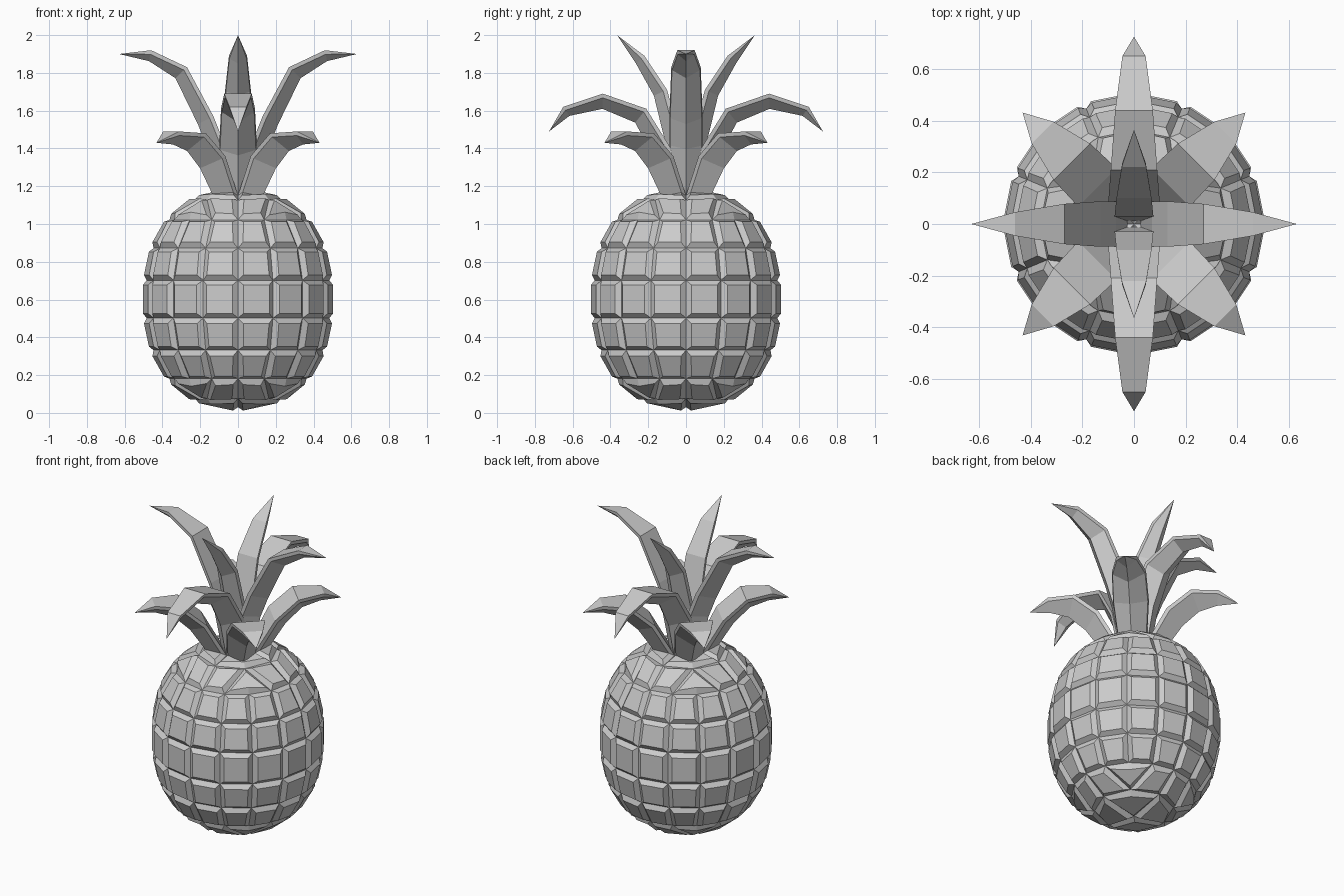
import bpy, bmesh
from math import atan2, cos, sin, tan, pi
from mathutils import Vector

cube = bpy.data.objects.get("Cube")
if cube:
    bpy.data.objects.remove(cube, do_unlink=True)

grey = bpy.data.materials.new("plain_grey")
grey.use_nodes = True
grey.diffuse_color = (0.6, 0.6, 0.6, 1)
grey.node_tree.nodes["Principled BSDF"].inputs["Base Color"].default_value = (0.6, 0.6, 0.6, 1)


def add_object(name, bm):
    bmesh.ops.recalc_face_normals(bm, faces=bm.faces)
    mesh = bpy.data.meshes.new(name)
    bm.to_mesh(mesh)
    bm.free()
    mesh.materials.append(grey)
    obj = bpy.data.objects.new(name, mesh)
    bpy.context.collection.objects.link(obj)
    return obj


# Fruit body: a gridded box rounded into a barrel, every face raised as a scale
RADIUS, HALF_HEIGHT, CENTRE, POWER = 0.487, 0.572, 0.602, 2.3
RING_HEIGHTS = [0.1, 0.27, 0.42]


def barrel_point(co):
    u, v, w = co
    m = max(abs(u), abs(v))
    if m > 0.99:
        height = RING_HEIGHTS[min(2, int(abs(w) * 2.5))]
    else:
        height = 0.525 if m > 0.25 else HALF_HEIGHT
    r = RADIUS * max(0, 1 - (height / HALF_HEIGHT) ** POWER) ** (1 / POWER)
    a = atan2(tan(v * pi / 4), tan(u * pi / 4))
    return Vector((r * cos(a), r * sin(a), CENTRE + (height if w > 0 else -height)))


bm = bmesh.new()
bmesh.ops.create_cube(bm, size=2)
cuts = [(axis, d) for axis in (0, 1) for d in (-0.5, 0, 0.5)]
cuts += [(2, d) for d in (-0.6, -0.2, 0.2, 0.6)]
for axis, d in cuts:
    normal = Vector((0, 0, 0))
    normal[axis] = 1
    bmesh.ops.bisect_plane(bm, geom=bm.verts[:] + bm.edges[:] + bm.faces[:],
                           plane_co=normal * d, plane_no=normal)
for vert in bm.verts:
    # nudge keeps the ring index stable at exact cut heights
    vert.co = barrel_point(vert.co * 1.0001)
bm.normal_update()
bmesh.ops.inset_individual(bm, faces=bm.faces[:], thickness=0.034, depth=0.025)
add_object("fruit_body", bm)


# Leaves: flat upper side, thin rim and a keel beneath, ending in a point
def leaf(name, angle, path, widths, keel=0.8):
    bm = bmesh.new()
    out = Vector((cos(angle), sin(angle), 0))
    side = Vector((-sin(angle), cos(angle), 0))
    up = Vector((0, 0, 1))
    pts = [out * r + up * z for r, z in path]
    rings = []
    for i, half in enumerate(widths):
        t = (pts[i + 1] - pts[max(i - 1, 0)]).normalized()
        n = side.cross(t) * -1
        rim = n * 0.022
        p = pts[i]
        section = [p + side * half, p - side * half, p - side * half * 0.95 - rim,
                   p - n * (0.022 + half * keel), p + side * half * 0.95 - rim]
        rings.append([bm.verts.new(c) for c in section])
    tip = bm.verts.new(pts[-1])
    bm.faces.new(rings[0])
    for a, b in zip(rings, rings[1:]):
        for j in range(5):
            k = (j + 1) % 5
            bm.faces.new((a[j], a[k], b[k], b[j]))
    for j in range(5):
        bm.faces.new((rings[-1][j], rings[-1][(j + 1) % 5], tip))
    add_object(name, bm)


LOW = [(0.07, 1.13), (0.2, 1.36), (0.34, 1.48), (0.5, 1.49), (0.61, 1.43)]
DROOPING = [(0.03, 1.14), (0.08, 1.4), (0.21, 1.61), (0.44, 1.69), (0.65, 1.62), (0.725, 1.49)]
SPREADING = [(0.02, 1.14), (0.07, 1.42), (0.13, 1.57), (0.27, 1.83), (0.46, 1.92), (0.63, 1.9)]
UPRIGHT = [(0.01, 1.14), (0.03, 1.45), (0.1, 1.71), (0.22, 1.89), (0.365, 2.0)]

for i, corner in enumerate(("back_left", "back_right", "front_right", "front_left")):
    leaf("low_leaf_" + corner, pi / 4 + i * pi / 2, LOW, [0.08, 0.105, 0.1, 0.06])
for i, place in enumerate(("back", "front")):
    angle = pi / 2 + i * pi
    leaf("drooping_leaf_" + place, angle, DROOPING, [0.08, 0.1, 0.09, 0.073, 0.045])
    leaf("upright_leaf_" + place, angle, UPRIGHT, [0.06, 0.075, 0.068, 0.048])
for i, place in enumerate(("left", "right")):
    leaf("spreading_leaf_" + place, i * pi, SPREADING, [0.07, 0.088, 0.088, 0.078, 0.046])
